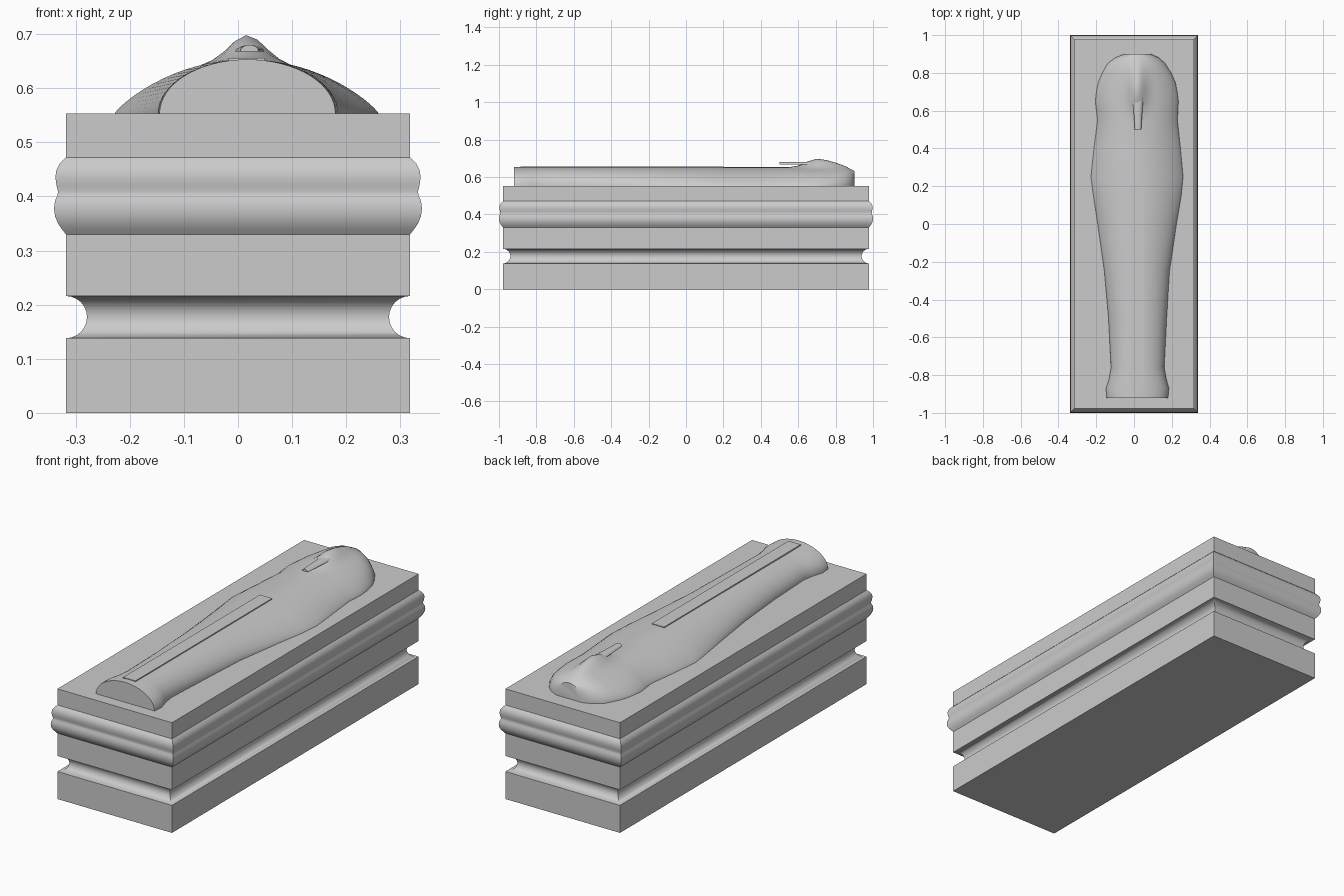
import bpy, bmesh, math

cube = bpy.data.objects.get("Cube")
if cube:
    bpy.data.objects.remove(cube, do_unlink=True)

stone = bpy.data.materials.new("grey stone")
stone.use_nodes = True
grey = (0.6, 0.6, 0.6, 1)
stone.diffuse_color = grey
stone.node_tree.nodes["Principled BSDF"].inputs["Base Color"].default_value = grey


def make_object(name, rings, closed, angle=35):
    """Skin a list of point rings and cap both ends."""
    bm = bmesh.new()
    rows = [[bm.verts.new(p) for p in ring] for ring in rings]
    n = len(rows[0])
    for a, b in zip(rows, rows[1:]):
        for i in range(n if closed else n - 1):
            j = (i + 1) % n
            bm.faces.new((a[i], a[j], b[j], b[i]))
    bm.faces.new(rows[0])
    bm.faces.new(rows[-1])
    bmesh.ops.recalc_face_normals(bm, faces=bm.faces)
    mesh = bpy.data.meshes.new(name)
    bm.to_mesh(mesh)
    bm.free()
    mesh.materials.append(stone)
    obj = bpy.data.objects.new(name, mesh)
    bpy.context.collection.objects.link(obj)
    bpy.ops.object.select_all(action='DESELECT')
    obj.select_set(True)
    bpy.context.view_layer.objects.active = obj
    bpy.ops.object.shade_smooth_by_angle(angle=math.radians(angle))
    return obj


# Plinth: moulding profile (offset, height) swept round a rectangle
R = 0.039
profile = [(0, 0), (0, 0.138)]
profile += [(-R * math.sin(math.pi * k / 12), 0.177 - R * math.cos(math.pi * k / 12))
            for k in range(1, 12)]
profile += [(0, 0.216), (0, 0.33), (.008, .340), (.0145, .350), (.02, .363), (.022, .378),
            (.020, .392), (.0155, .402), (.0145, .409), (.017, .419), (.0195, .435),
            (.0175, .449), (.011, .461), (0, .472), (0, .553)]
corners = [(-1, -1), (1, -1), (1, 1), (-1, 1)]
make_object("plinth", [[(sx * (.318 + d), sy * (.978 + d), z) for sx, sy in corners]
                       for d, z in profile], True)

# Effigy: stations of y, left edge, right edge, height, fullness, face rise
stations = [
    (-.92, -.145, .180, .100, .50, 0), (-.87, -.148, .185, .100, .50, 0),
    (-.82, -.132, .171, .100, .50, 0), (-.76, -.122, .160, .100, .50, 0),
    (-.50, -.135, .173, .100, .55, 0), (-.25, -.157, .188, .100, .62, 0),
    (0, -.192, .225, .100, .75, 0), (.15, -.215, .250, .100, .83, 0),
    (.25, -.228, .260, .100, .85, 0), (.40, -.212, .246, .100, .82, 0),
    (.55, -.193, .230, .100, .75, 0), (.60, -.199, .233, .100, .75, .008),
    (.65, -.205, .235, .100, .75, .030), (.70, -.199, .229, .100, .75, .045),
    (.75, -.189, .219, .100, .72, .038), (.80, -.168, .197, .100, .68, .024),
    (.85, -.140, .165, .100, .60, .006), (.88, -.100, .132, .090, .55, 0),
    (.90, -.052, .090, .080, .50, 0)]
SEG = 32


def section(y, left, right, h, q, face):
    mid, half = (left + right) / 2, (right - left) / 2
    ring = []
    for i in range(SEG + 1):
        u = -math.cos(math.pi * i / SEG)
        x = mid + half * u
        rise = h * max(0, 1 - u * u) ** q
        rise += face * math.exp(-((x - .017) / .045) ** 2) * (1 - u * u)
        ring.append((x, y, .553 + rise))
    return ring


make_object("effigy", [section(*s) for s in stations], False, 45)


def bar(name, ends, z0, z1):
    """Flat tapered bar given as (y, left, right) at each end."""
    return make_object(name, [[(l, y, z0), (r, y, z0), (r, y, z1), (l, y, z1)]
                              for y, l, r in ends], True)


# Raised panel down the legs
bar("leg_panel", [(-.885, -.018, .050), (.20, -.018, .050)], .649, .656)


# Ceremonial beard with a rounded top
def beard_ring(y, half):
    arc = [(.021 + half * math.cos(math.pi * k / 8), y,
            .668 + .012 * math.sin(math.pi * k / 8)) for k in range(9)]
    return arc


make_object("beard", [beard_ring(.50, .017), beard_ring(.67, .028)], True)
